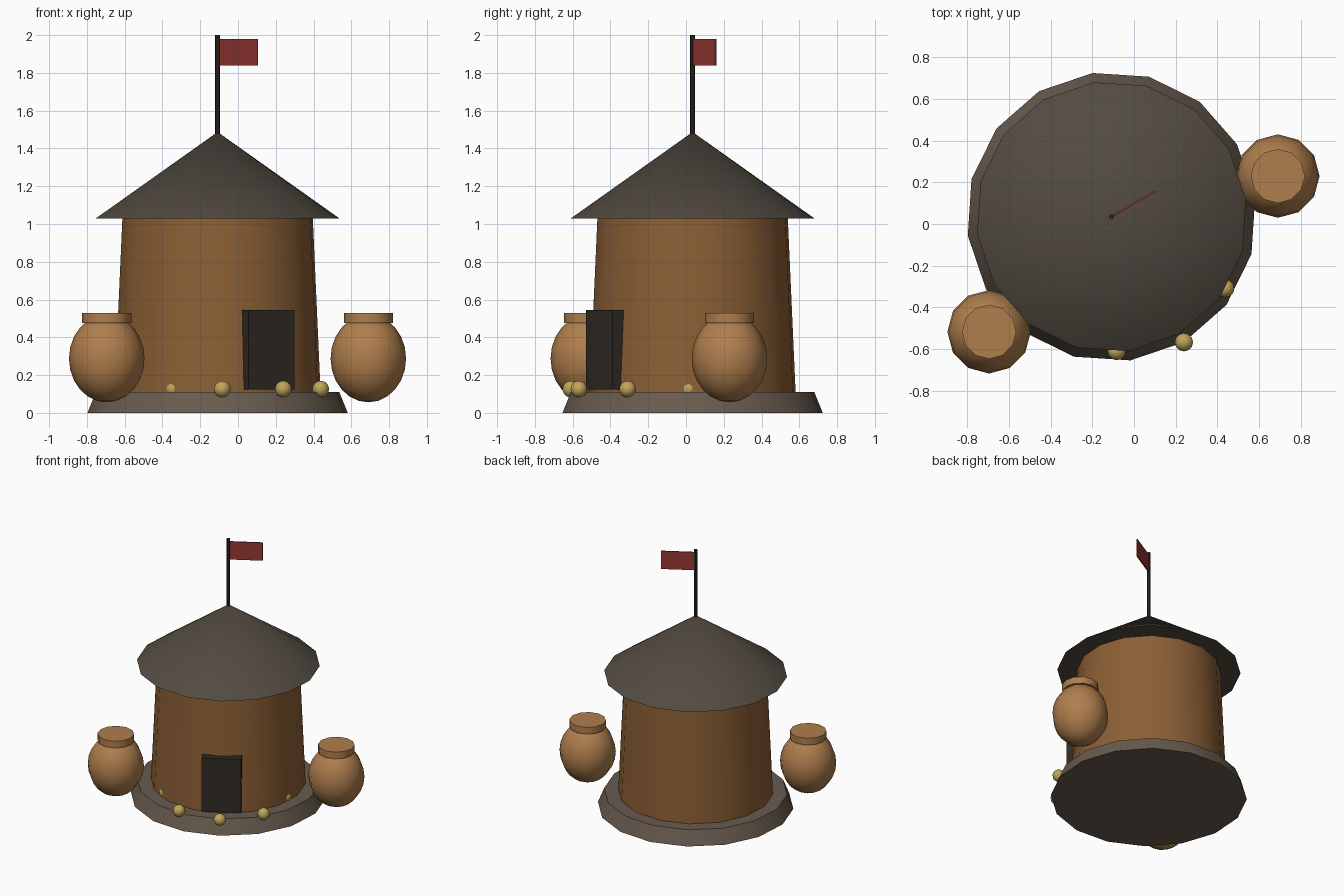
import bpy
from math import radians, sin, cos, pi
from mathutils import Matrix, Vector

if "Cube" in bpy.data.objects:
    bpy.data.objects.remove(bpy.data.objects["Cube"])

# The hut is turned 30 degrees about its own centre; its local front is -y
HUT = Matrix.Translation((-0.108, 0.035, 0)) @ Matrix.Rotation(radians(30), 4, 'Z')


def material(name, rgb):
    m = bpy.data.materials.new(name)
    m.diffuse_color = (*rgb, 1)
    m.use_nodes = True
    m.node_tree.nodes["Principled BSDF"].inputs["Base Color"].default_value = m.diffuse_color
    return m


WALL = material("wall_brown", (0.26, 0.115, 0.035))
CLAY = material("clay", (0.43, 0.21, 0.075))
ROOF = material("roof_slate", (0.085, 0.07, 0.053))
STONE = material("stone", (0.14, 0.105, 0.078))
DARK = material("dark_wood", (0.03, 0.023, 0.017))
GOLD = material("gold", (0.52, 0.38, 0.1))
RED = material("flag_red", (0.32, 0.04, 0.035))


def finish(name, mat, frame=None, smooth=True):
    ob = bpy.context.object
    ob.name = name
    ob.data.materials.append(mat)
    if smooth:
        bpy.ops.object.shade_smooth_by_angle(angle=radians(35))
    if frame is not None:
        ob.matrix_world = frame @ ob.matrix_basis
    return ob


def cone(name, mat, r1, r2, z0, z1, sides=16, xy=(0, 0), frame=None):
    bpy.ops.mesh.primitive_cone_add(vertices=sides, radius1=r1, radius2=r2, depth=z1 - z0,
                                    location=(*xy, (z0 + z1) / 2))
    return finish(name, mat, frame)


def box(name, mat, low, high):
    low, high = Vector(low), Vector(high)
    bpy.ops.mesh.primitive_cube_add(size=1, location=(low + high) / 2)
    bpy.context.object.scale = high - low
    return finish(name, mat, HUT, smooth=False)


def ball(name, mat, loc, r, stretch=1, segs=12, rings=12, frame=None):
    bpy.ops.mesh.primitive_uv_sphere_add(segments=segs, ring_count=rings, radius=r, location=loc)
    bpy.context.object.scale.z = stretch
    return finish(name, mat, frame)


# Hut body
cone("stone_base", STONE, 0.695, 0.65, 0, 0.11, frame=HUT)
cone("wall", WALL, 0.55, 0.508, 0.11, 1.04, frame=HUT)
cone("roof", ROOF, 0.65, 0, 1.03, 1.487, frame=HUT)
box("door", DARK, (-0.14, -0.57, 0.125), (0.14, -0.45, 0.545))

# Flag
cone("flagpole", DARK, 0.013, 0.013, 1.44, 2.0, sides=8, frame=HUT)
box("flag", RED, (0.005, -0.004, 1.84), (0.245, 0.004, 1.98))

# Arc of gold beads around the doorway, the outer two sunk in the wall
for i in range(-2, 3):
    a = i * pi / 4
    ball(f"bead_{i + 3}", GOLD, (0.425 * sin(a), -0.27 - 0.425 * cos(a), 0.126), 0.044, frame=HUT)

# Clay pots on either side
for side, xy in (("right", (0.69, 0.23)), ("left", (-0.695, -0.517))):
    ball(f"{side}_pot", CLAY, (*xy, 0.288), 0.2, stretch=1.16)
    cone(f"{side}_pot_neck", CLAY, 0.13, 0.13, 0.477, 0.53, sides=12, xy=xy)
